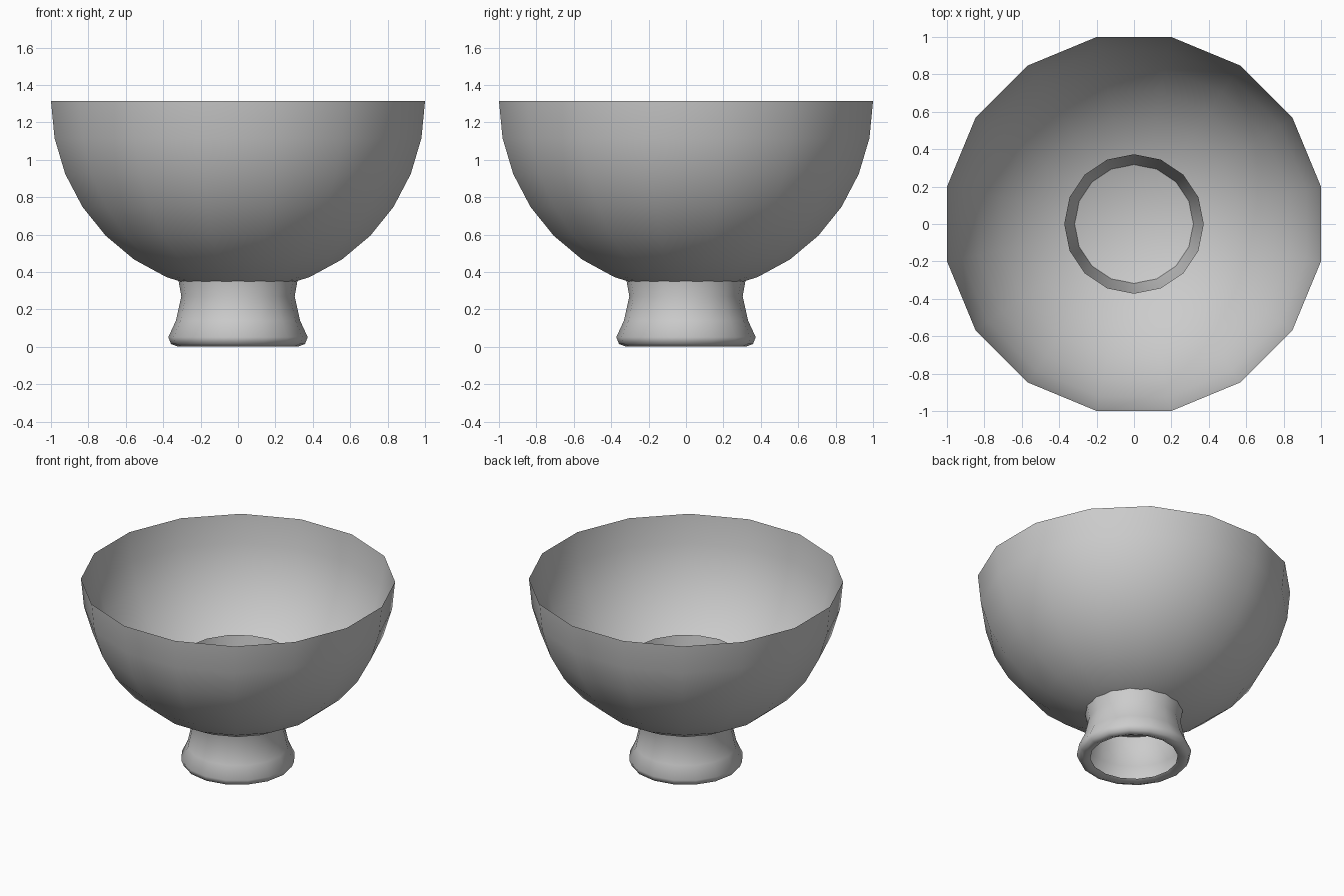
import bpy, bmesh, math

if "Cube" in bpy.data.objects:
    bpy.data.objects.remove(bpy.data.objects["Cube"])

SIDES = 16


def lathe(name, profile, turn=0.0):
    """Spin an open (radius, height) profile around z as a thin shell."""
    bm = bmesh.new()
    rings = []
    for r, z in profile:
        if r < 1e-4:
            rings.append([bm.verts.new((0, 0, z))] * SIDES)
            continue
        rings.append([bm.verts.new((r * math.cos(turn + 2 * math.pi * i / SIDES),
                                    r * math.sin(turn + 2 * math.pi * i / SIDES), z))
                      for i in range(SIDES)])
    for a, b in zip(rings, rings[1:]):
        for i in range(SIDES):
            j = (i + 1) % SIDES
            corners = list(dict.fromkeys((a[i], a[j], b[j], b[i])))
            bm.faces.new(corners).smooth = True
    mesh = bpy.data.meshes.new(name)
    bm.to_mesh(mesh)
    bm.free()
    obj = bpy.data.objects.new(name, mesh)
    bpy.context.collection.objects.link(obj)
    return obj


# Bowl: lower half of a 16-sided sphere, flat side facing front
radius = 1 / math.cos(math.pi / SIDES)
rim_z = 1.315
bowl = [(radius * math.cos(a), rim_z - radius * math.sin(a))
        for a in (math.pi / 16 * k for k in range(8, -1, -1))]
lathe("bowl", bowl, math.pi / SIDES)

# Foot: open flared stem with a rolled lip, its top standing inside the bowl
foot = [(0.285, 0.02), (0.325, 0.003), (0.358, 0.015), (0.373, 0.052),
        (0.332, 0.14), (0.303, 0.27), (0.32, 0.365), (0.345, 0.53), (0.373, 0.75)]
lathe("foot", foot)
